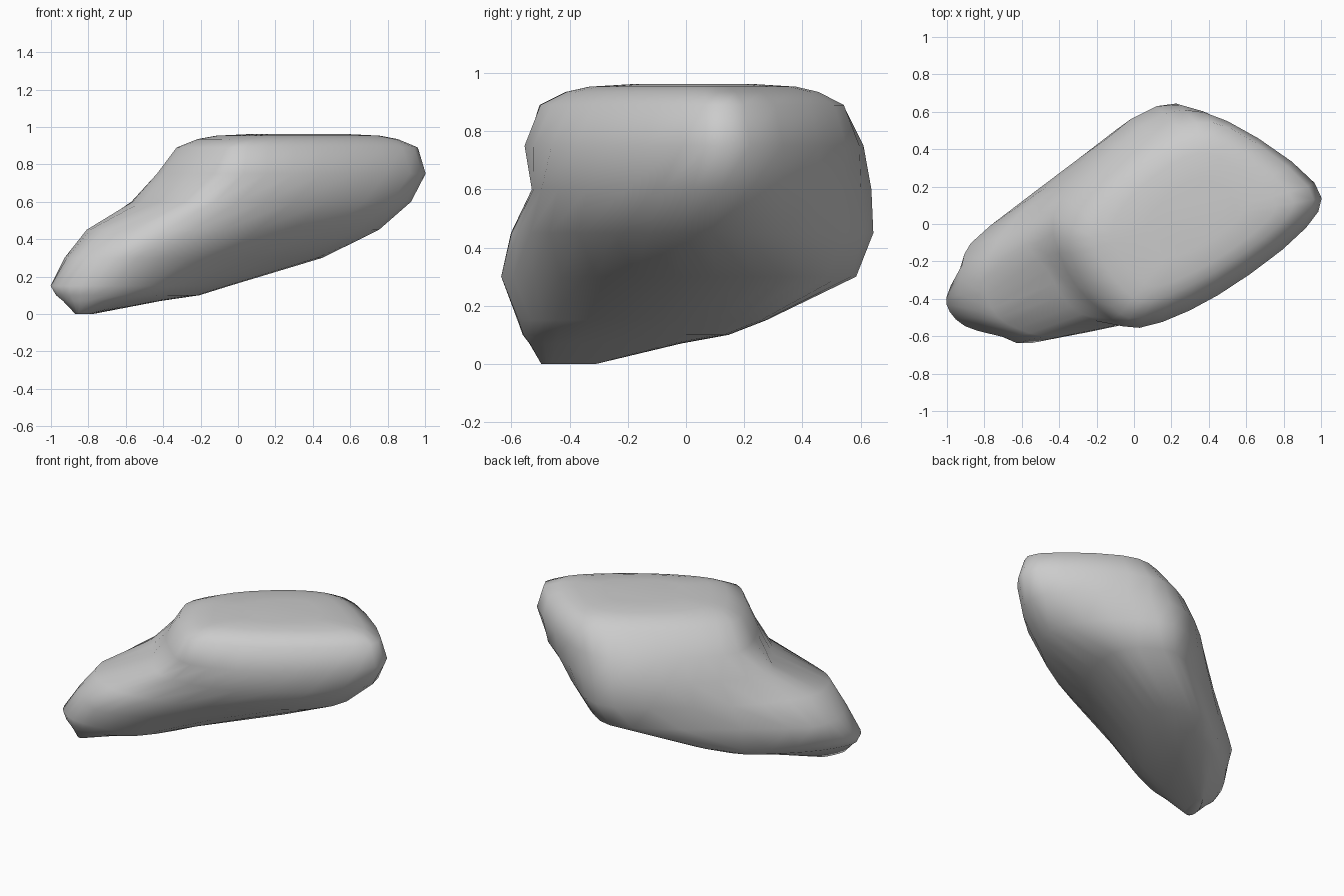
import bpy, bmesh, math
from mathutils import Vector

if "Cube" in bpy.data.objects:
    bpy.data.objects.remove(bpy.data.objects["Cube"])

# Level outlines (height: ten points, starting at the left end, going round by the front)
LEVELS = {
    0.15: [(-.98, -.33), (-.985, -.47), (-.84, -.57), (-.57, -.56), (-.33, -.43),
           (-.1, -.1), (-.05, .18), (-.18, .27), (-.42, .23), (-.78, -.06)],
    0.30: [(-.92, -.22), (-.89, -.45), (-.75, -.57), (-.54, -.635), (-.1, -.43),
           (.36, -.03), (.45, .33), (.31, .53), (.02, .54), (-.77, -.01)],
    0.45: [(-.79, -.2), (-.76, -.45), (-.62, -.56), (-.38, -.6), (.1, -.47),
           (.64, -.13), (.74, .2), (.42, .55), (.1, .62), (-.48, .19)],
    0.60: [(-.57, -.05), (-.46, -.25), (-.34, -.44), (-.12, -.53), (.3, -.44),
           (.82, -.08), (.9, .22), (.5, .54), (.12, .63), (-.28, .33)],
    0.75: [(-.43, .05), (-.36, -.25), (-.18, -.46), (.03, -.555), (.45, -.38),
           (.92, -.02), (.965, .22), (.5, .55), (.16, .59), (-.2, .32)],
    0.89: [(-.32, -.02), (-.28, -.22), (-.12, -.44), (.05, -.5), (.45, -.32),
           (.88, 0), (.93, .2), (.52, .51), (.24, .51), (-.13, .25)],
}


def inset(points, centre, factor):
    c = Vector(centre)
    return [tuple(c + (Vector(p) - c) * factor) for p in points]


def blend(points, others, t):
    return [tuple(Vector(p).lerp(Vector(q), t)) for p, q in zip(points, others)]


def smooth_loop(points, steps=3):
    """Closed rounded curve passing through the points."""
    n, out = len(points), []
    for i in range(n):
        a, b, c, d = (Vector(points[(i + k) % n]) for k in (-1, 0, 1, 2))
        for s in range(steps):
            t = s / steps
            out.append(b + 0.5 * t * ((c - a) + t * ((2 * a - 5 * b + 4 * c - d)
                       + t * (3 * (b - c) + d - a))))
    return out


# Foot of the low end, the rounded belly edge and the softly domed top
foot = [(x * .1 - .77, y * .22 - .37) for x, y in LEVELS[0.15]]
levels = {0.0: foot,
          0.07: blend(foot, LEVELS[0.15], .5),
          0.10: blend(foot, LEVELS[0.15], .78),
          **LEVELS,
          0.935: inset(LEVELS[0.89], (.33, .03), .83),
          0.953: inset(LEVELS[0.89], (.33, .03), .68),
          0.962: inset(LEVELS[0.89], (.33, .03), .4)}

# Loft the body through all levels
bm = bmesh.new()
rings = [[bm.verts.new((p.x, p.y, z)) for p in smooth_loop(pts)]
         for z, pts in levels.items()]
for low, high in zip(rings, rings[1:]):
    n = len(low)
    for i in range(n):
        j = (i + 1) % n
        bm.faces.new((low[i], low[j], high[j], high[i]))
bm.faces.new(list(reversed(rings[0])))
bm.faces.new(rings[-1])
bmesh.ops.recalc_face_normals(bm, faces=bm.faces)
for f in bm.faces:
    f.smooth = True
mesh = bpy.data.meshes.new("boulder")
bm.to_mesh(mesh)
bm.free()
boulder = bpy.data.objects.new("boulder", mesh)
bpy.context.collection.objects.link(boulder)
